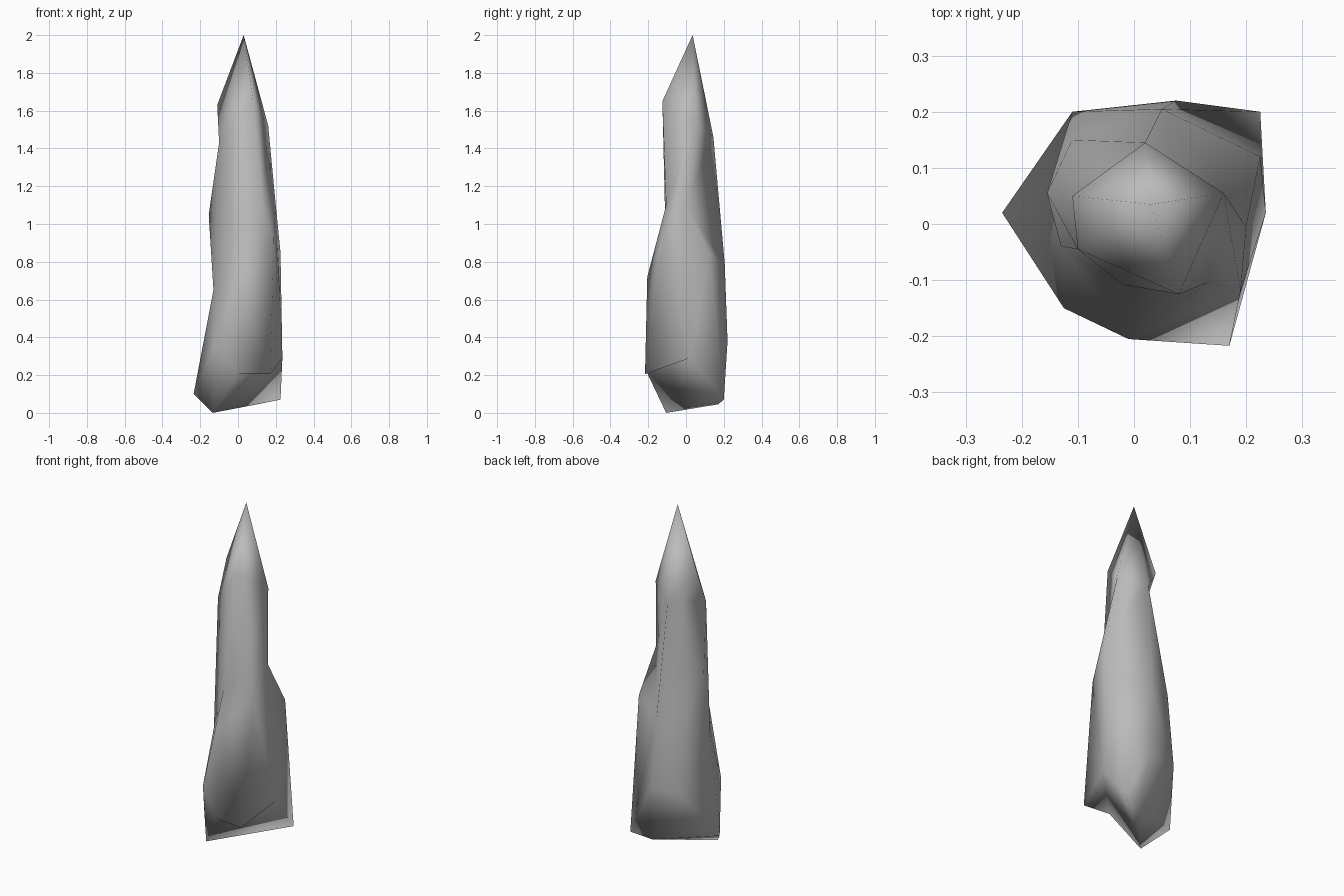
import bpy, bmesh
from mathutils import Vector

if "Cube" in bpy.data.objects:
    bpy.data.objects.remove(bpy.data.objects["Cube"])

# Irregular cross-sections of the rock spike, from tip to base (counter-clockwise)
TIP = (0.03, 0.035, 2.0)
BULGE = (-0.11, 0.05, 1.63)
UPPER = [(-0.10, -0.045, 1.43), (0.08, -0.125, 1.65), (0.16, 0.055, 1.52),
         (0.02, 0.145, 1.46)]
MIDDLE = [(-0.13, -0.04, 0.65), (-0.02, -0.108, 0.93), (0.13, -0.105, 1.10),
          (0.19, -0.12, 0.92), (0.20, -0.005, 1.10), (0.225, 0.12, 0.85),
          (0.05, 0.205, 0.79), (-0.11, 0.15, 0.83), (-0.155, 0.055, 1.05)]
LOWER = [(-0.125, -0.15, 0.35), (-0.01, -0.205, 0.72),
         (0.235, 0.02, 0.29), (0.075, 0.22, 0.38), (-0.11, 0.20, 0.37),
         (-0.235, 0.02, 0.10)]
BASE = [(-0.135, -0.105, 0.0), (0.0, -0.205, 0.21), (0.17, -0.217, 0.205),
        (0.225, 0.20, 0.07), (0.10, 0.17, 0.045)]

bm = bmesh.new()


def ring(points):
    return [bm.verts.new(p) for p in points]


def cost(a, b):
    d = a.co - b.co
    return Vector((d.x, d.y)).length + 0.3 * abs(d.z)


def zip_rings(top, low):
    """Join two rings of different counts with triangles, taking the shorter diagonal."""
    i = j = 0
    n, m = len(top), len(low)
    while i < n or j < m:
        a, b = top[i % n], low[j % m]
        a2, b2 = top[(i + 1) % n], low[(j + 1) % m]
        if j == m or (i < n and cost(a2, b) < cost(a, b2)):
            bm.faces.new((a, b, a2))
            i += 1
        else:
            bm.faces.new((a, b, b2))
            j += 1


def flip(a, b):
    """Swap the diagonal a-b of two triangles for the other one, to carve a hollow."""
    edge = bm.edges.get((a, b))
    if edge is None or len(edge.link_faces) != 2:
        return
    c, d = [next(v for v in f.verts if v not in (a, b)) for f in edge.link_faces]
    bm.edges.remove(edge)
    bm.faces.new((a, c, d))
    bm.faces.new((b, c, d))


# Tip cone, with one corner overhanging the wall
tip, bulge = ring((TIP, BULGE))
upper, middle, lower, base = map(ring, (UPPER, MIDDLE, LOWER, BASE))
crown = upper + [bulge]
for k in range(len(crown)):
    bm.faces.new((tip, crown[k], crown[(k + 1) % len(crown)]))
bm.faces.new((bulge, upper[0], upper[3]))

# Faceted walls
for top, low in ((upper, middle), (middle, lower), (lower, base)):
    zip_rings(top, low)

# Slanted underside
for k in range(1, len(base) - 1):
    bm.faces.new((base[0], base[k + 1], base[k]))

# Hollows in the right and back walls, and under the raised front corner
flip(upper[2], middle[5])
flip(upper[3], middle[5])
flip(lower[1], lower[2])
flip(lower[2], lower[3])
flip(middle[5], lower[3])
flip(base[2], base[3])
flip(base[2], base[0])
bmesh.ops.recalc_face_normals(bm, faces=bm.faces)

# Smooth-shaded grey stone
for f in bm.faces:
    f.smooth = True
mesh = bpy.data.meshes.new("rock_spike")
bm.to_mesh(mesh)
bm.free()
stone = bpy.data.materials.new("stone grey")
stone.diffuse_color = (0.5, 0.5, 0.5, 1)
stone.use_nodes = True
stone.node_tree.nodes["Principled BSDF"].inputs["Base Color"].default_value = stone.diffuse_color
mesh.materials.append(stone)
bpy.context.collection.objects.link(bpy.data.objects.new("rock_spike", mesh))
